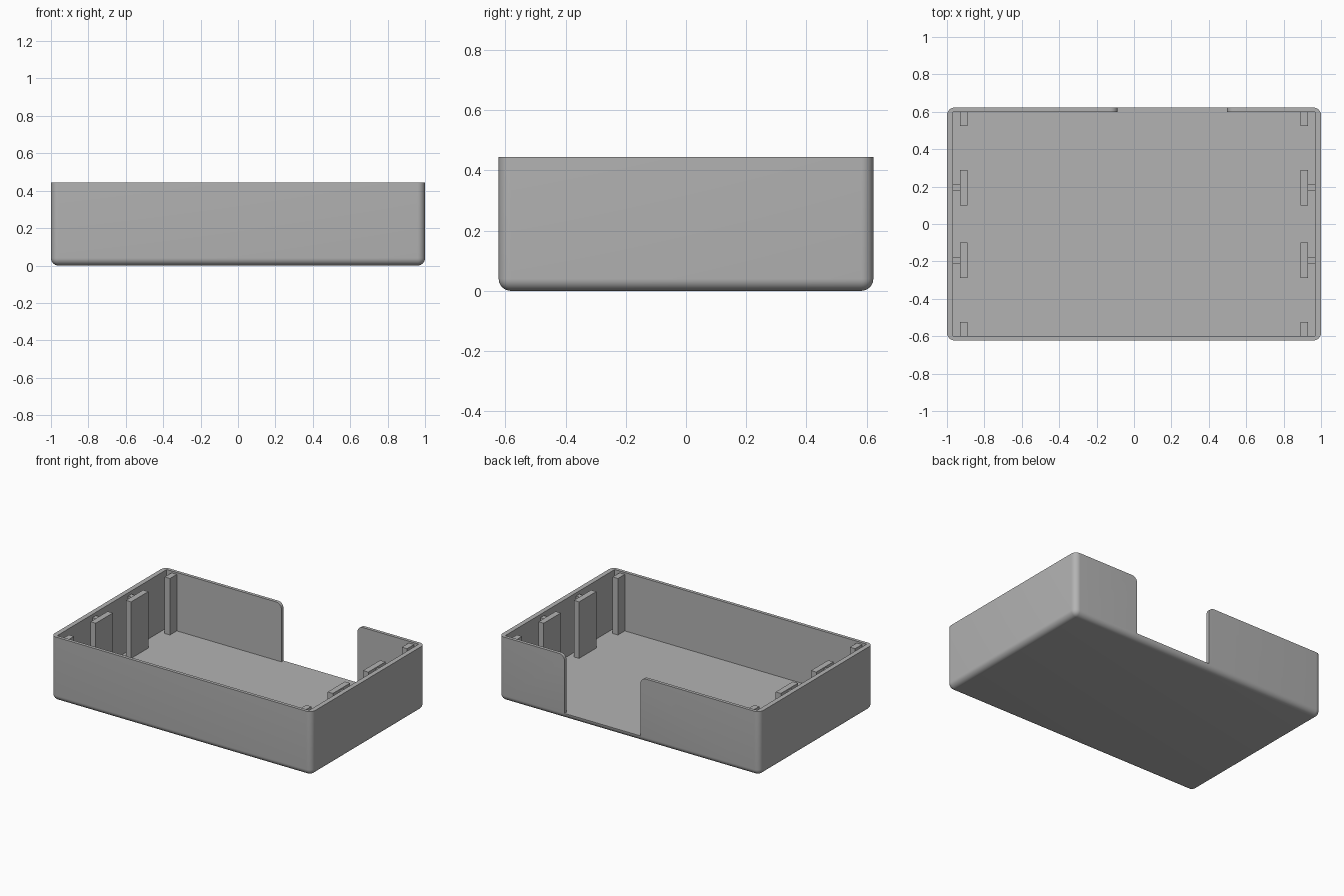
import bpy, bmesh, math
from mathutils import Vector

old = bpy.data.objects.get("Cube")
if old:
    bpy.data.objects.remove(old, do_unlink=True)

# Overall sizes
WIDTH, DEPTH, HEIGHT = 2.0, 1.245, 0.445
FLOOR, RADIUS = 0.04, 0.04
IN_X, IN_Y = 0.967, 0.6
POST_TOP = 0.432

grey = bpy.data.materials.new("plain grey")
grey.use_nodes = True
colour = (0.45, 0.45, 0.45, 1)
grey.diffuse_color = colour
grey.node_tree.nodes["Principled BSDF"].inputs["Base Color"].default_value = colour


def finish(name, bm):
    bmesh.ops.recalc_face_normals(bm, faces=bm.faces)
    mesh = bpy.data.meshes.new(name)
    bm.to_mesh(mesh)
    bm.free()
    mesh.materials.append(grey)
    obj = bpy.data.objects.new(name, mesh)
    bpy.context.collection.objects.link(obj)
    return obj


def box_mesh(low, high):
    bm = bmesh.new()
    bmesh.ops.create_cube(bm, size=1)
    low, high = Vector(low), Vector(high)
    bmesh.ops.scale(bm, vec=high - low, verts=bm.verts)
    bmesh.ops.translate(bm, vec=(low + high) / 2, verts=bm.verts)
    return bm


def box(name, x, y, z):
    return finish(name, box_mesh((min(x), min(y), z[0]), (max(x), max(y), z[1])))


def cut(target, cutter):
    mod = target.modifiers.new("cut", 'BOOLEAN')
    mod.operation, mod.solver, mod.object = 'DIFFERENCE', 'EXACT', cutter
    bpy.context.view_layer.objects.active = target
    bpy.ops.object.modifier_apply(modifier=mod.name)
    bpy.data.objects.remove(cutter, do_unlink=True)


# Outer shell: rounded everywhere except around the open rim
bm = box_mesh((-WIDTH / 2, -DEPTH / 2, 0), (WIDTH / 2, DEPTH / 2, HEIGHT))
edges = [e for e in bm.edges if min(v.co.z for v in e.verts) < 0.01]
bmesh.ops.bevel(bm, geom=edges, offset=RADIUS, segments=8, profile=0.5, affect='EDGES')
shell = finish("tray_shell", bm)

# Hollow inside
cut(shell, box("cavity_cutter", (-IN_X, IN_X), (-IN_Y, IN_Y), (FLOOR, 1)))

# Back opening, with its two top corners rounded over
left, right = -0.087, 0.497
steps = [math.radians(a) for a in range(0, 91, 15)]
profile = [(left, FLOOR), (right, FLOOR)]
profile += [(right + RADIUS * (1 - math.cos(a)), HEIGHT - RADIUS * (1 - math.sin(a))) for a in steps]
profile += [(right + RADIUS, 1), (left - RADIUS, 1)]
profile += [(left - RADIUS * (1 - math.cos(a)), HEIGHT - RADIUS * (1 - math.sin(a))) for a in reversed(steps)]
bm = bmesh.new()
face = bm.faces.new([bm.verts.new((x, 0.5, z)) for x, z in profile])
out = bmesh.ops.extrude_face_region(bm, geom=[face])
moved = [v for v in out["geom"] if isinstance(v, bmesh.types.BMVert)]
bmesh.ops.translate(bm, vec=(0, 0.3, 0), verts=moved)
cut(shell, finish("opening_cutter", bm))

bpy.ops.object.select_all(action='DESELECT')
shell.select_set(True)
bpy.context.view_layer.objects.active = shell
bpy.ops.object.shade_smooth_by_angle(angle=math.radians(30))

# Corner posts, slot plates and the ribs that tie the plates to the side walls
for sx, side in ((1, "left"), (-1, "right")):
    for sy, end in ((-1, "front"), (1, "back")):
        tag = f"{end}_{side}"
        x = (sx * 0.89, sx * 0.93)
        z = (FLOOR - 0.01, POST_TOP)
        box("corner_post_" + tag, x, (sy * 0.525, sy * (IN_Y + 0.01)), z)
        box("slot_plate_" + tag, x, (sy * 0.1, sy * 0.288), z)
        box("plate_rib_" + tag, (sx * 0.92, sx * (IN_X + 0.01)),
            (sy * 0.177, sy * 0.213), (FLOOR - 0.01, POST_TOP - 0.01))
